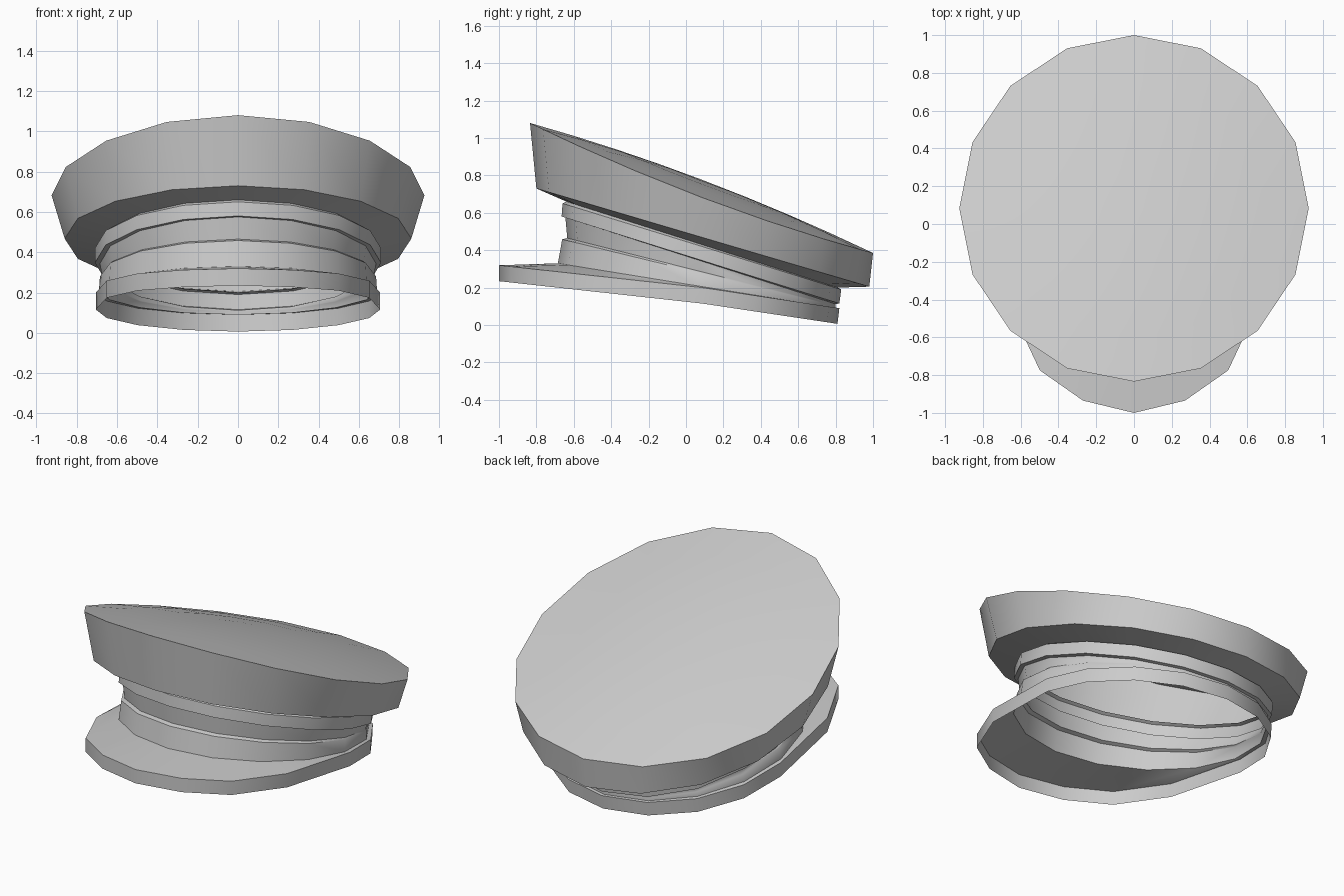
import bpy, math

if "Cube" in bpy.data.objects:
    bpy.data.objects.remove(bpy.data.objects["Cube"])

N = 16  # sides of the cap

grey = bpy.data.materials.new("plain grey")
grey.diffuse_color = (0.6, 0.6, 0.6, 1)
grey.use_nodes = True
grey.node_tree.nodes["Principled BSDF"].inputs["Base Color"].default_value = grey.diffuse_color


def ring(rx, yf, yb, zf, zb, sag=0.0):
    """Tilted oval: half width, then front/back y and front/back z."""
    pts = []
    for i in range(N):
        a = 2 * math.pi * i / N
        s, c = math.sin(a), math.cos(a)
        pts.append((rx * s,
                    (yf + yb) / 2 - (yb - yf) / 2 * c,
                    (zf + zb) / 2 + (zf - zb) / 2 * c - sag * s * s))
    return pts


def loft(name, rings, apex=None, angle=50):
    """Skin a stack of rings from top to bottom, optionally capped by a point."""
    verts = [p for r in rings for p in r]
    faces = []
    for k in range(len(rings) - 1):
        for i in range(N):
            j = (i + 1) % N
            faces.append((k * N + i, (k + 1) * N + i, (k + 1) * N + j, k * N + j))
    if apex:
        verts.append(apex)
        faces += [(len(verts) - 1, i, (i + 1) % N) for i in range(N)]
    mesh = bpy.data.meshes.new(name)
    mesh.from_pydata(verts, [], faces)
    mesh.materials.append(grey)
    ob = bpy.data.objects.new(name, mesh)
    bpy.context.collection.objects.link(ob)
    bpy.ops.object.select_all(action='DESELECT')
    ob.select_set(True)
    bpy.context.view_layer.objects.active = ob
    bpy.ops.object.shade_smooth_by_angle(angle=math.radians(angle))
    return ob


# Crown: shallow dome, flared side and underside
SAG, DOME = 0.05, 0.045
YC, ZC, RX, RY, RZ = 0.083, 0.7325, 0.925, 0.917, 0.3475
rings = []
for t in (0.25, 0.5, 0.75, 1.0):
    lift = DOME * (1 - t * t)
    rings.append(ring(RX * t, YC - RY * t, YC + RY * t,
                      ZC + RZ * t + lift, ZC - RZ * t + lift, SAG * t * t))
rings += [ring(0.86, -0.80, 0.98, 0.73, 0.205),
          ring(0.69, -0.64, 0.81, 0.66, 0.20)]
loft("crown", rings, apex=(0, YC, ZC + DOME))

# Raised piping under the crown
loft("piping", [ring(0.69, -0.64, 0.81, 0.66, 0.20),
                ring(0.71, -0.66, 0.83, 0.65, 0.19),
                ring(0.71, -0.665, 0.82, 0.58, 0.115),
                ring(0.685, -0.645, 0.80, 0.575, 0.112)])

# Band with a front step for the chin strap
wall_base = ring(0.69, -0.685, 0.80, 0.33, 0.09)
loft("band", [ring(0.685, -0.645, 0.80, 0.575, 0.112),
              ring(0.675, -0.635, 0.80, 0.465, 0.105),
              ring(0.685, -0.662, 0.80, 0.458, 0.102),
              wall_base])

# Visor and lower rim: the front half is pulled forward
FRONT_Y = {0: -1.0, 1: -0.935, 2: -0.775, 3: -0.45}


def rim(rx, yb, drop):
    pts = []
    for i in range(N):
        a = 2 * math.pi * i / N
        y = FRONT_Y.get(min(i, N - i), 0.085 - (yb - 0.085) * math.cos(a))
        slope = 0.11 if y < 0.085 else 0.15
        pts.append((rx * math.sin(a), y, 0.20 - slope * (y - 0.085) - drop))
    return pts


loft("visor_and_rim", [wall_base, rim(0.705, 0.82, 0.0), rim(0.705, 0.81, 0.085)])
